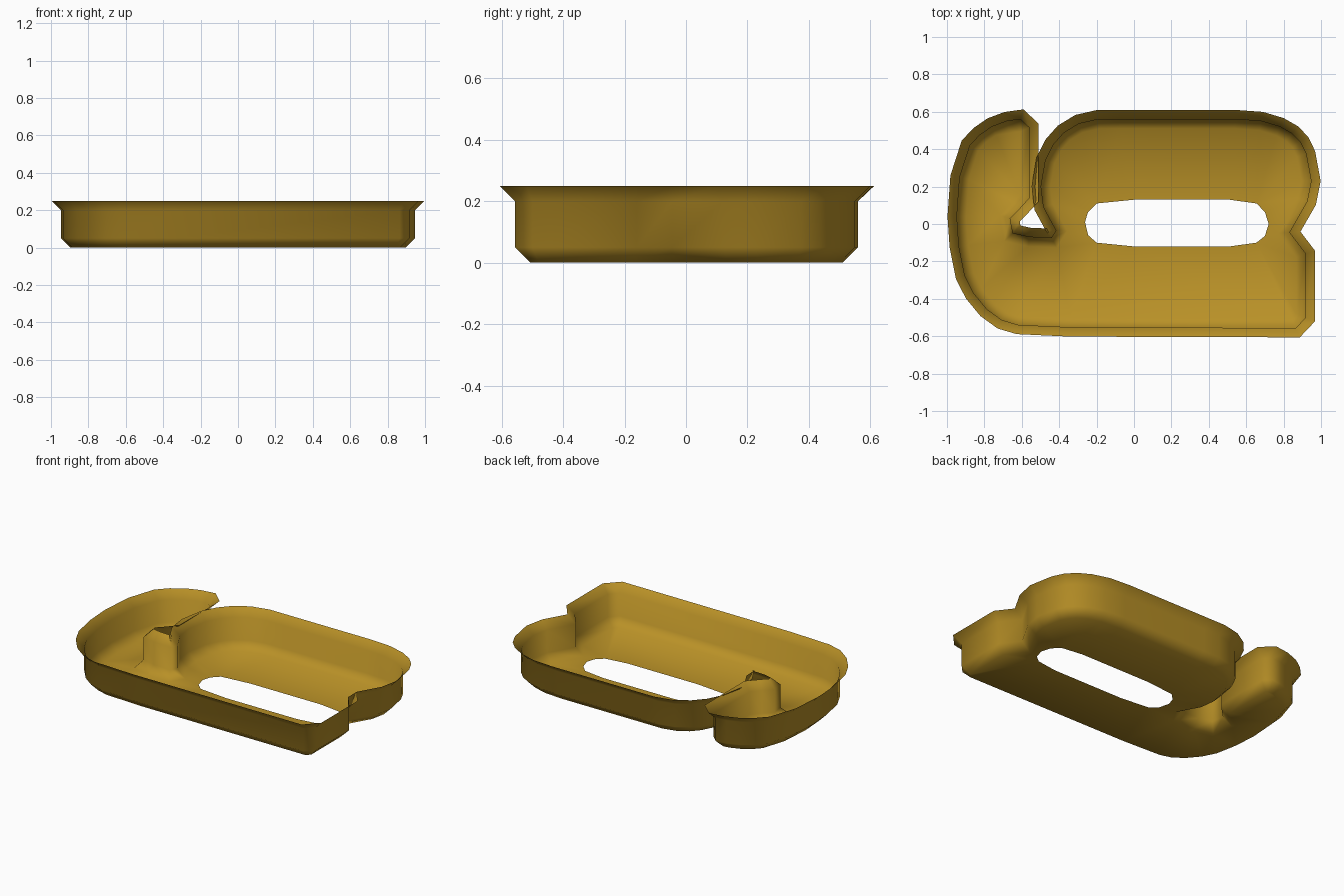
import bpy, bmesh, math
from mathutils import Vector

if "Cube" in bpy.data.objects:
    bpy.data.objects.remove(bpy.data.objects["Cube"])

# Wall outline, counter-clockwise from the slit tip
WALL = [(-.608, .56), (-.68, .55), (-.76, .52), (-.825, .475), (-.877, .42), (-.932, .25),
        (-.947, .04), (-.936, -.12), (-.905, -.275), (-.857, -.37), (-.787, -.455),
        (-.707, -.513), (-.62, -.539), (-.34, -.552), (.865, -.556),          # left and front sides
        (.918, -.50), (.918, -.16), (.83, -.045), (.925, .12),                # right notch
        (.947, .23), (.92, .375), (.89, .437), (.845, .483), (.78, .52), (.68, .55),
        (.54, .56), (-.075, .56), (-.19, .56), (-.295, .536), (-.375, .487),
        (-.43, .425), (-.473, .34), (-.497, .2), (-.483, .09),                # back bowl
        (-.415, -.035), (-.44, -.075), (-.56, -.07), (-.65, -.05),
        (-.665, .03), (-.61, .085), (-.56, .14), (-.56, .515)]                # hooked slit

# Opening in the floor
HOLE = [(0, .13), (.51, .13), (.655, .11), (.70, .064), (.72, 0), (.70, -.064), (.655, -.10),
        (.51, -.12), (0, -.12), (-.2, -.10), (-.245, -.06), (-.262, .01), (-.246, .064), (-.2, .11)]

# (height, outward offset): floor edge, wall bottom, wall top, flared rim
LEVELS = [(0, -.05), (.05, 0), (.20, 0), (.25, .05)]


def offset(points, dist):
    """Mitred outline offset, outward for positive dist."""
    pts = [Vector(p) for p in points]
    result = []
    for i, p in enumerate(pts):
        a = (p - pts[i - 1]).normalized()
        b = (pts[(i + 1) % len(pts)] - p).normalized()
        n1, n2 = Vector((a.y, -a.x)), Vector((b.y, -b.x))
        result.append(p + (n1 + n2) * dist / max(1 + n1.dot(n2), .5))
    return result


bm = bmesh.new()
rings = [[bm.verts.new((p.x, p.y, z)) for p in offset(WALL, d)] for z, d in LEVELS]
n = len(WALL)

# Chamfer, wall and rim
for low, high in zip(rings, rings[1:]):
    for i in range(n):
        j = (i + 1) % n
        bm.faces.new((low[i], low[j], high[j], high[i]))

# Floor with opening
hole = [bm.verts.new((x, y, 0)) for x, y in HOLE]
edges = [bm.edges.new((hole[i - 1], hole[i])) for i in range(len(hole))]
edges += [bm.edges.get((rings[0][i - 1], rings[0][i])) for i in range(n)]
filled = bmesh.ops.triangle_fill(bm, edges=edges, use_beauty=True)
bm.normal_update()
for f in filled["geom"]:
    if isinstance(f, bmesh.types.BMFace) and f.normal.z > 0:
        f.normal_flip()
for f in bm.faces:
    f.smooth = True

mesh = bpy.data.meshes.new("tray")
bm.to_mesh(mesh)
bm.free()
gold = bpy.data.materials.new("dark gold")
gold.diffuse_color = (.48, .28, .02, 1)
gold.use_nodes = True
gold.node_tree.nodes["Principled BSDF"].inputs["Base Color"].default_value = gold.diffuse_color
mesh.materials.append(gold)
tray = bpy.data.objects.new("tray", mesh)
bpy.context.collection.objects.link(tray)
